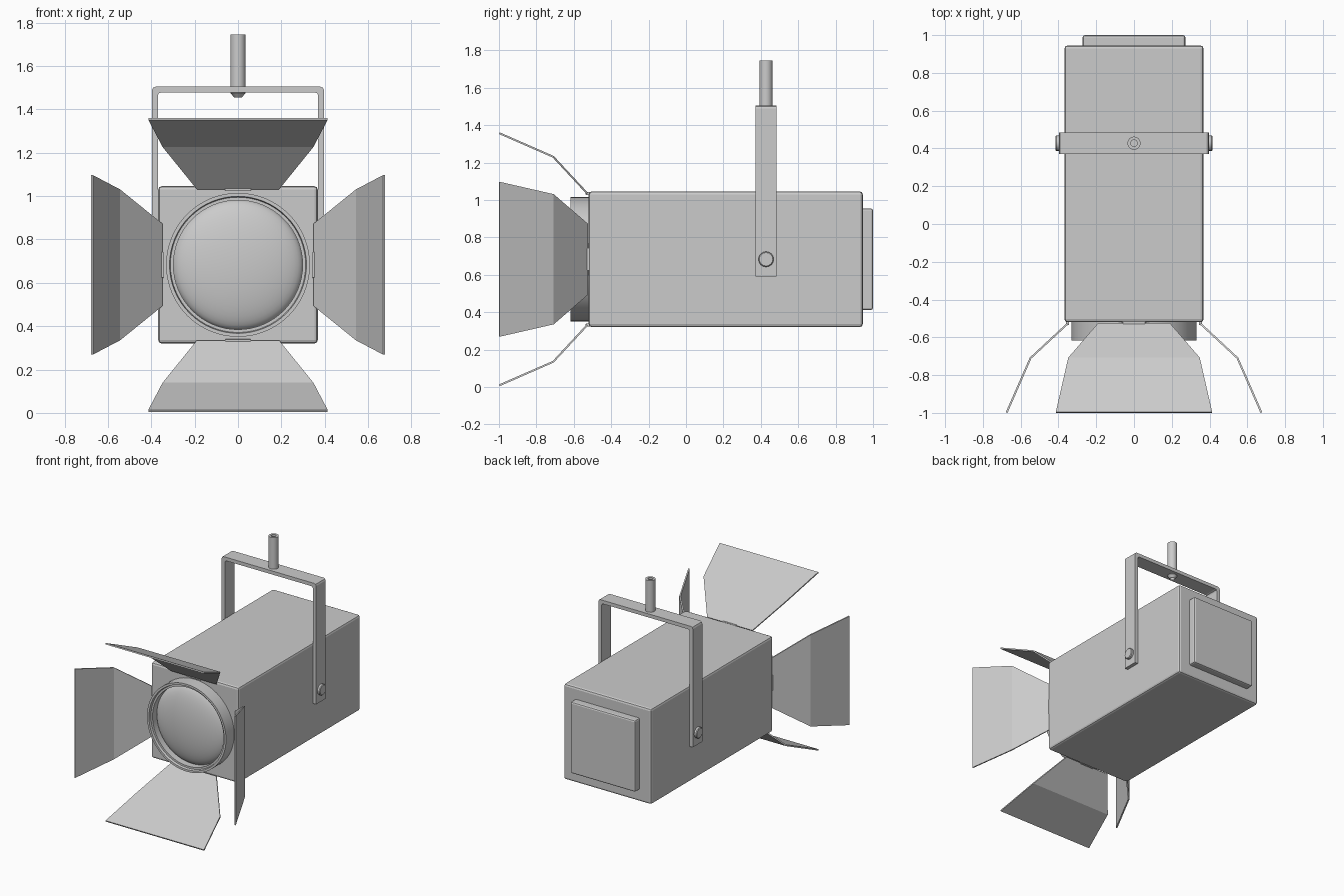
import bpy, bmesh, math
from mathutils import Matrix, Vector

if "Cube" in bpy.data.objects:
    bpy.data.objects.remove(bpy.data.objects["Cube"])

CZ = 0.683  # height of the optical axis


def finish(name, bm, smooth=False, bevel=0):
    bmesh.ops.recalc_face_normals(bm, faces=bm.faces)
    me = bpy.data.meshes.new(name)
    bm.to_mesh(me)
    bm.free()
    ob = bpy.data.objects.new(name, me)
    bpy.context.collection.objects.link(ob)
    if bevel:
        m = ob.modifiers.new("bevel", 'BEVEL')
        m.width, m.segments = bevel, 2
    if smooth:
        bpy.ops.object.select_all(action='DESELECT')
        bpy.context.view_layer.objects.active = ob
        ob.select_set(True)
        bpy.ops.object.shade_smooth_by_angle(angle=math.radians(35))
    return ob


def box(name, lo, hi, bevel=0, rot=None):
    lo, hi = Vector(lo), Vector(hi)
    bm = bmesh.new()
    size = hi - lo
    bmesh.ops.create_cube(bm, size=1, matrix=Matrix.Translation((lo + hi) / 2) @ Matrix.Diagonal((*size, 1)))
    if rot:
        bm.transform(rot)
    return finish(name, bm, bevel=bevel)


def lathe(name, profile, matrix, steps, closed=False):
    # profile of (radius, height) turned about z, then placed by matrix
    bm = bmesh.new()
    vs = [bm.verts.new((r, 0, h)) for r, h in profile]
    es = [bm.edges.new(p) for p in zip(vs, vs[1:] + vs[:1] if closed else vs[1:])]
    bmesh.ops.spin(bm, geom=vs + es, cent=(0, 0, 0), axis=(0, 0, 1), angle=math.tau, steps=steps, use_merge=True)
    bmesh.ops.remove_doubles(bm, verts=bm.verts, dist=1e-5)
    bm.transform(matrix)
    return finish(name, bm, smooth=True)


# Housing and rear cover
box("housing", (-0.368, -0.52, 0.32), (0.368, 0.945, 1.046), 0.016)
box("rear_cover", (-0.272, 0.93, CZ - 0.272), (0.272, 1.0, CZ + 0.272), 0.012)

# Lens tube and domed lens, facing -y
forward = Matrix.Translation((0, 0, CZ)) @ Matrix.Rotation(math.pi / 2, 4, 'X')
lathe("lens_tube", [(0.332, 0.51), (0.332, 0.618), (0.316, 0.618), (0.312, 0.6), (0.298, 0.6), (0.298, 0.51)],
      forward, 64, closed=True)
dome = [(0.3 * math.cos(a), 0.54 + 0.078 * math.sin(a)) for a in [i * math.pi / 24 for i in range(12)]]
lathe("lens", dome + [(0, 0.618)], forward, 64)

# Four barn doors with hinges, turned about the optical axis
door = [(0.19, -0.528, 0.352), (0.348, -0.71, 0.548), (0.414, -0.998, 0.674)]
for i, side in enumerate(("top", "right", "bottom", "left")):
    turn = Matrix.Translation((0, 0, CZ)) @ Matrix.Rotation(i * math.pi / 2, 4, 'Y')
    bm = bmesh.new()
    rows = [[bm.verts.new((s * w, y, z)) for s in (-1, 1)] for w, y, z in door]
    for a, b in zip(rows, rows[1:]):
        bm.faces.new((a[0], a[1], b[1], b[0]))
    bm.transform(turn)
    ob = finish(side + "_barn_door", bm)
    m = ob.modifiers.new("thickness", 'SOLIDIFY')
    m.thickness, m.offset = 0.01, 0
    box(side + "_hinge", (-0.06, -0.536, 0.343), (0.06, -0.515, 0.36), 0.003, turn)

# U-shaped yoke: profile in xz extruded along y
half = [(0.37, 0.59), (0.397, 0.59), (0.397, 1.488), (0.392, 1.5), (0.38, 1.505)]
inner = [(0.355, 1.478), (0.366, 1.474), (0.37, 1.463)]
outline = half + [(-x, z) for x, z in half[::-1]] + [(-x, z) for x, z in inner[::-1]] + inner
bm = bmesh.new()
face = bm.faces.new([bm.verts.new((x, 0.371, z)) for x, z in outline])
ext = bmesh.ops.extrude_face_region(bm, geom=[face])
bmesh.ops.translate(bm, vec=(0, 0.114, 0), verts=[v for v in ext["geom"] if isinstance(v, bmesh.types.BMVert)])
finish("yoke", bm)

# Pivot bolts on both sides
for s, side in ((1, "right"), (-1, "left")):
    place = Matrix.Translation((0, 0.428, CZ)) @ Matrix.Rotation(s * math.pi / 2, 4, 'Y')
    lathe(side + "_bolt", [(0, 0.36), (0.041, 0.36), (0.041, 0.411), (0.036, 0.416), (0, 0.416)], place, 16)

# Hollow mounting spigot
lathe("spigot", [(0.018, 1.455), (0.035, 1.476), (0.035, 1.745), (0.018, 1.745)],
      Matrix.Translation((0, 0.428, 0)), 16, closed=True)
